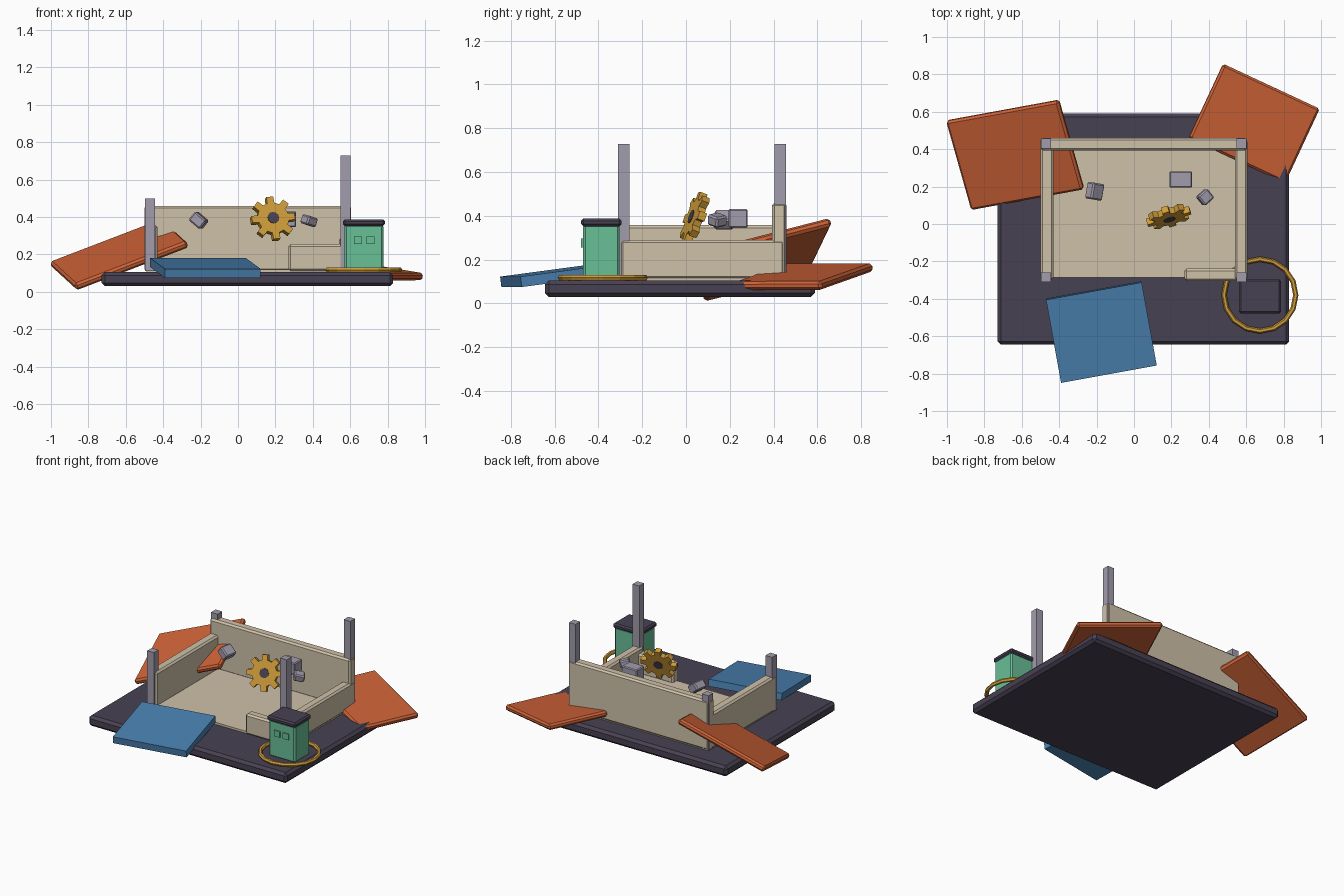
import bpy, bmesh
from math import sin, cos, pi, radians
from mathutils import Matrix, Vector, Euler

cube = bpy.data.objects.get("Cube")
if cube:
    bpy.data.objects.remove(cube, do_unlink=True)


def material(name, r, g, b):
    colour = [(c / 255) ** 2.2 for c in (r, g, b)] + [1]
    m = bpy.data.materials.new(name)
    m.use_nodes = True
    m.diffuse_color = colour
    m.node_tree.nodes["Principled BSDF"].inputs["Base Color"].default_value = colour
    return m


SLATE = material("dark slate", 73, 67, 83)
CREAM = material("cream plaster", 206, 192, 167)
STEEL = material("lilac grey", 161, 155, 171)
ORANGE = material("burnt orange", 204, 98, 58)
BLUE = material("panel blue", 75, 127, 174)
GREEN = material("mint green", 104, 190, 150)
GOLD = material("brass gold", 208, 156, 60)


def finish(name, bm, mat, matrix=None, bevel=0):
    bmesh.ops.recalc_face_normals(bm, faces=bm.faces)
    me = bpy.data.meshes.new(name)
    bm.to_mesh(me)
    bm.free()
    me.materials.append(mat)
    ob = bpy.data.objects.new(name, me)
    bpy.context.collection.objects.link(ob)
    if matrix:
        ob.matrix_world = matrix
    if bevel:
        mod = ob.modifiers.new("chamfer", "BEVEL")
        mod.width = bevel
        mod.segments = 1
    return ob


def block(name, size, mat, matrix, bevel=0):
    bm = bmesh.new()
    bmesh.ops.create_cube(bm, size=1)
    bmesh.ops.scale(bm, vec=size, verts=bm.verts)
    return finish(name, bm, mat, matrix, bevel)


def box(name, x, y, z, mat, bevel=0):
    """Axis-aligned box from its (min, max) ranges."""
    mid = Vector([(a + b) / 2 for a, b in (x, y, z)])
    return block(name, [b - a for a, b in (x, y, z)], mat, Matrix.Translation(mid), bevel)


def turned(centre, rx=0, ry=0, rz=0):
    rot = Euler([radians(a) for a in (rx, ry, rz)]).to_matrix().to_4x4()
    return Matrix.Translation(centre) @ rot


def slab(name, centre, u, v, thick, mat, bevel=0):
    """Tilted plate spanned by two edge vectors."""
    u, v = Vector(u), Vector(v)
    a = u.normalized()
    n = a.cross(v).normalized()
    b = n.cross(a)
    rot = Matrix((a, b, n)).transposed().to_4x4()
    return block(name, (u.length, v.length, thick), mat, Matrix.Translation(centre) @ rot, bevel)


# Ground plinth and room floor
box("base", (-0.73, 0.83), (-0.645, 0.59), (0.03, 0.105), SLATE, 0.018)
box("floor", (-0.49, 0.6), (-0.285, 0.45), (0.09, 0.12), CREAM)

# Broken walls, each at its own height
box("back_wall", (-0.5, 0.605), (0.392, 0.46), (0.11, 0.46), CREAM, 0.012)
box("right_wall", (-0.5, -0.43), (-0.3, 0.45), (0.11, 0.357), CREAM, 0.012)
box("left_wall", (0.54, 0.607), (-0.3, 0.45), (0.11, 0.29), CREAM, 0.012)
box("front_wall_stub", (0.27, 0.56), (-0.305, -0.238), (0.11, 0.255), CREAM, 0.012)

# Corner posts
for side, px, top in (("right", -0.47, 0.5), ("left", 0.575, 0.728)):
    for end, py in (("front", -0.285), ("back", 0.43)):
        box(f"{end}_{side}_post", (px - 0.026, px + 0.026), (py - 0.026, py + 0.026),
            (0.11, top), STEEL)

# Fallen roof and door panels
slab("right_roof_panel", (-0.635, 0.37, 0.199), (0.6, 0.11, 0.23), (-0.135, 0.475, 0.122),
     0.04, ORANGE, 0.012)
slab("left_roof_panel", (0.642, 0.538, 0.122), (0.515, -0.24, -0.085), (0.19, 0.395, 0),
     0.04, ORANGE, 0.012)
block("blue_panel", (0.52, 0.455, 0.048), BLUE, turned((-0.175, -0.578, 0.128), rx=7.5, rz=10.3))

# Booth with cap and two front windows
BX, BY = 0.673, -0.387
box("booth_body", (BX - 0.104, BX + 0.104), (BY - 0.083, BY + 0.083), (0.1, 0.36), GREEN, 0.01)
box("booth_cap", (BX - 0.112, BX + 0.112), (BY - 0.092, BY + 0.092), (0.352, 0.387), SLATE, 0.01)
for n, dx in (("right", -0.032), ("left", 0.036)):
    box(f"booth_{n}_window", (BX + dx - 0.022, BX + dx + 0.022),
        (BY - 0.092, BY - 0.08), (0.255, 0.297), GREEN)

# Faceted ring around the booth
SEG, SIDES = 16, 6
bm = bmesh.new()
rows = []
for i in range(SEG):
    t = 2 * pi * i / SEG
    row = []
    for j in range(SIDES):
        p = 2 * pi * j / SIDES
        r = 0.192 + 0.014 * cos(p)
        row.append(bm.verts.new((r * cos(t), r * sin(t), 0.014 * sin(p))))
    rows.append(row)
for i in range(SEG):
    a, b = rows[i], rows[(i + 1) % SEG]
    for j in range(SIDES):
        k = (j + 1) % SIDES
        bm.faces.new((a[j], b[j], b[k], a[k]))
finish("booth_ring", bm, GOLD, Matrix.Translation((BX, -0.38, 0.117)))

# Floating cog: toothed outline extruded, with a dark hub
TEETH = 8
cog_place = turned((0.185, 0.04, 0.39), rx=70, rz=15)
bm = bmesh.new()
outline = []
for i in range(TEETH):
    for frac, r in ((-0.3, 0.086), (-0.2, 0.121), (0.2, 0.121), (0.3, 0.086)):
        a = 2 * pi * (i + frac + 0.1) / TEETH
        outline.append(bm.verts.new((r * cos(a), r * sin(a), -0.018)))
face = bm.faces.new(outline)
ext = bmesh.ops.extrude_face_region(bm, geom=[face])
bmesh.ops.translate(bm, vec=(0, 0, 0.036),
                    verts=[g for g in ext["geom"] if isinstance(g, bmesh.types.BMVert)])
finish("cog", bm, GOLD, cog_place)
bm = bmesh.new()
bmesh.ops.create_cone(bm, cap_ends=True, segments=12, radius1=0.032, radius2=0.032, depth=0.042)
finish("cog_hub", bm, SLATE, cog_place)

# Floating rubble blocks
block("rubble_right", (0.08, 0.09, 0.06), STEEL, turned((-0.21, 0.175, 0.382), ry=40, rz=-10), 0.008)
block("rubble_middle", (0.12, 0.088, 0.085), STEEL, turned((0.25, 0.238, 0.388)), 0.006)
block("rubble_left", (0.07, 0.065, 0.05), STEEL, turned((0.38, 0.143, 0.38), rx=10, ry=14, rz=42), 0.008)
